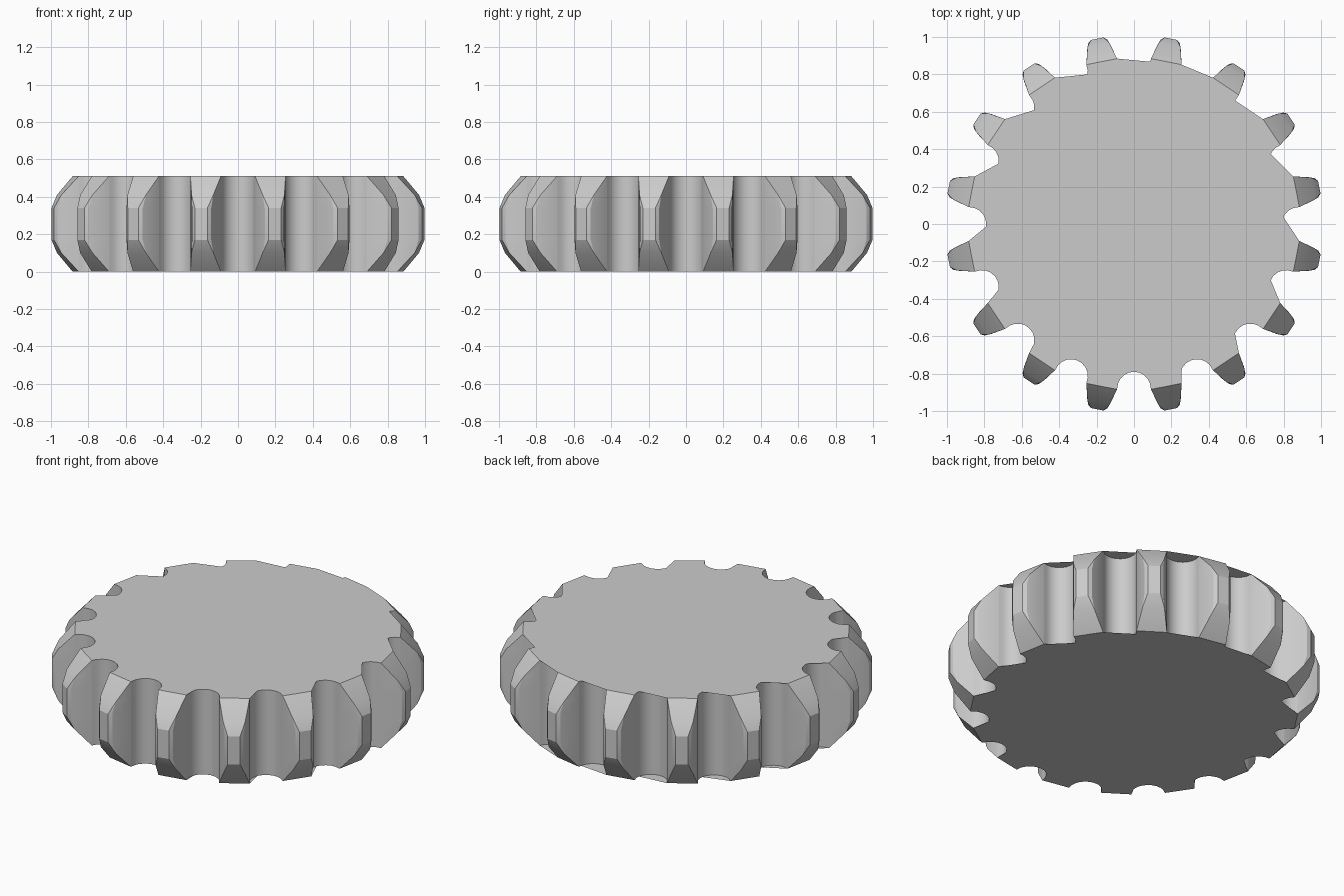
import bpy, bmesh
from math import sin, cos, pi
from mathutils import Vector

if "Cube" in bpy.data.objects:
    bpy.data.objects.remove(bpy.data.objects["Cube"])

TEETH = 16
STEP = 2 * pi / TEETH
H = 0.51
VALLEY_R, VALLEY_C = 0.09, 0.88
ARC = 10

# (height, outer radius) of the barrel-shaped tooth face
LEVELS = [(0, 0.885), (0.10, 0.975), (0.17, 1.01)]
LEVELS += [(H - z, r) for z, r in reversed(LEVELS)]
# (radius, half width) of one tooth flank
FLANK = [(0.885, 0.083), (0.96, 0.065), (0.995, 0.052), (1.01, 0.034)]


def half_width(r):
    for (r0, w0), (r1, w1) in zip(FLANK, FLANK[1:]):
        if r <= r1:
            return w0 + (w1 - w0) * (r - r0) / (r1 - r0)
    return FLANK[-1][1]


def ring(z, rmax):
    pts = []
    for i in range(TEETH):
        a = (i + 0.5) * STEP
        local = []
        # tooth: up one flank, down the other
        radii = [min(r, rmax) for r, _ in FLANK]
        local += [(r, -half_width(r), a) for r in radii]
        local += [(r, half_width(r), a) for r in reversed(radii)]
        # round valley after the tooth
        for k in range(ARC + 1):
            t = pi * k / ARC
            local.append((VALLEY_C - VALLEY_R * sin(t), -VALLEY_R * cos(t), a + STEP / 2))
        for r, s, b in local:
            pts.append(Vector((r * cos(b) - s * sin(b), r * sin(b) + s * cos(b), z)))
    return pts


bm = bmesh.new()
rings = [[bm.verts.new(p) for p in ring(z, r)] for z, r in LEVELS]
n = len(rings[0])

# toothed side wall
for lo, hi in zip(rings, rings[1:]):
    for j in range(n):
        k = (j + 1) % n
        bm.faces.new((lo[j], lo[k], hi[k], hi[j]))

# end caps fanned from one tooth corner, bridging the nearby valleys
per = n // TEETH
origin = 3 * per
for verts, up in ((rings[0], False), (rings[-1], True)):
    o = verts[origin]
    for j in range(1, n - 1):
        a, b = verts[(origin + j) % n], verts[(origin + j + 1) % n]
        area = (a.co - o.co).cross(b.co - o.co).z
        if abs(area) < 1e-7:
            continue
        tri = (o, a, b) if (area > 0) == up else (o, b, a)
        bm.faces.new(tri)

bmesh.ops.remove_doubles(bm, verts=bm.verts, dist=1e-4)
mesh = bpy.data.meshes.new("gear_wheel")
bm.to_mesh(mesh)
bm.free()
gear = bpy.data.objects.new("gear_wheel", mesh)
bpy.context.collection.objects.link(gear)
bpy.context.view_layer.objects.active = gear
gear.select_set(True)
bpy.ops.object.shade_smooth_by_angle(angle=pi / 7)
